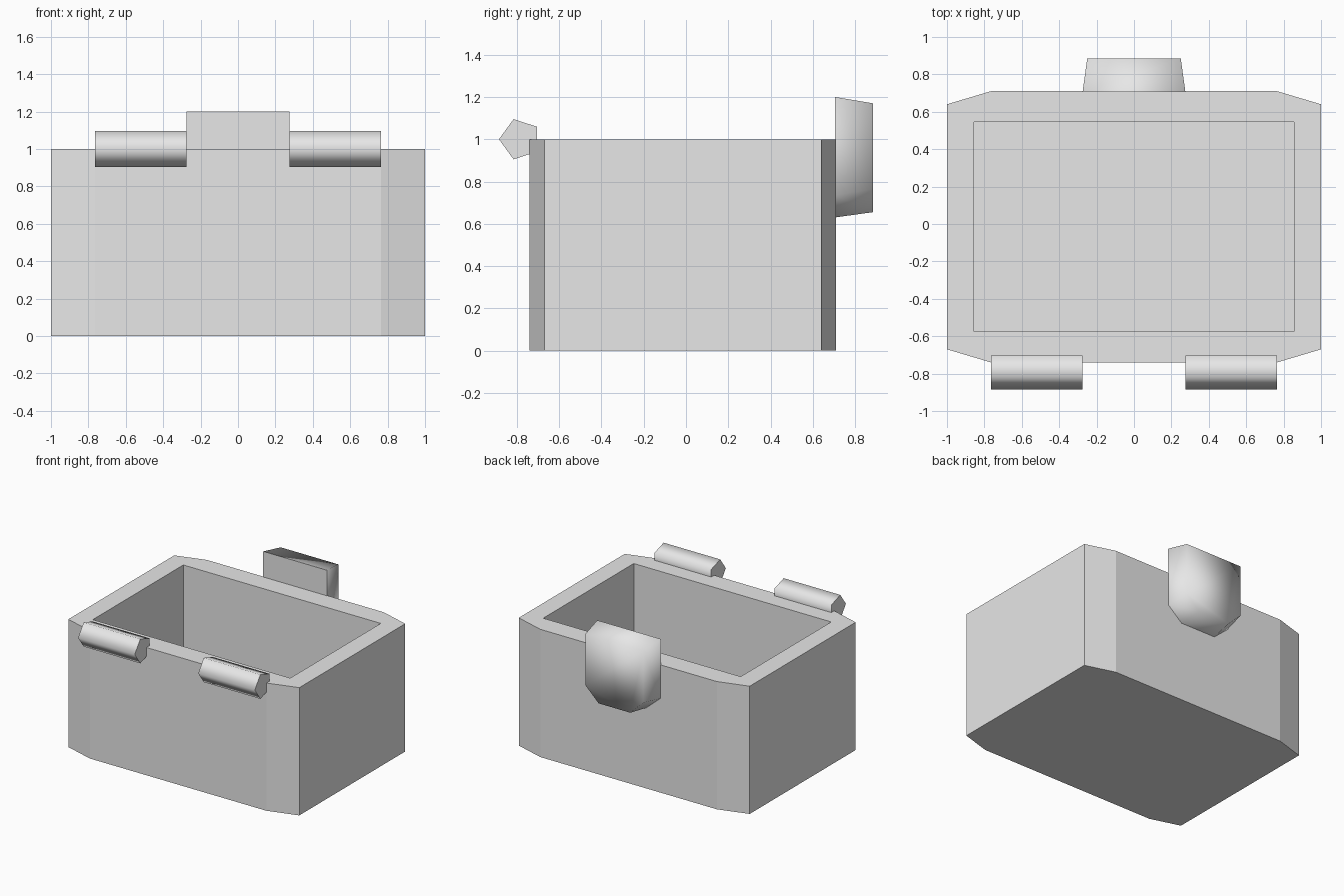
import bpy, bmesh, math

if "Cube" in bpy.data.objects:
    bpy.data.objects.remove(bpy.data.objects["Cube"], do_unlink=True)

GREY = (0.8, 0.8, 0.8, 1)
mat = bpy.data.materials.new("plain_grey")
mat.use_nodes = True
mat.diffuse_color = GREY
mat.node_tree.nodes["Principled BSDF"].inputs["Base Color"].default_value = GREY


def finish(name, bm, smooth=None):
    """Turn a bmesh into an object, optionally smooth below an angle."""
    bmesh.ops.recalc_face_normals(bm, faces=bm.faces)
    mesh = bpy.data.meshes.new(name)
    bm.to_mesh(mesh)
    bm.free()
    mesh.materials.append(mat)
    obj = bpy.data.objects.new(name, mesh)
    bpy.context.collection.objects.link(obj)
    if smooth:
        bpy.ops.object.select_all(action="DESELECT")
        obj.select_set(True)
        bpy.context.view_layer.objects.active = obj
        bpy.ops.object.shade_smooth_by_angle(angle=math.radians(smooth))
    return obj


def tube(bm, start, end, cap_start=True, cap_end=True):
    """Join two matching outlines with side walls; return the end loop."""
    a = [bm.verts.new(p) for p in start]
    b = [bm.verts.new(p) for p in end]
    for i in range(len(a)):
        j = (i + 1) % len(a)
        bm.faces.new((a[i], a[j], b[j], b[i]))
    if cap_start:
        bm.faces.new(a[::-1])
    if cap_end:
        bm.faces.new(b)
    return b


def loop_edges(bm, verts):
    return [bm.edges.get((v, verts[i - 1])) for i, v in enumerate(verts)]


# Open box: chamfered outer walls, rectangular cavity, flat rim
half = [(0.765, -0.74), (1, -0.67), (1, 0.64), (0.765, 0.71)]
outline = half + [(-x, y) for x, y in reversed(half)]
cavity = [(-0.855, -0.575), (0.855, -0.575), (0.855, 0.545), (-0.855, 0.545)]
bm = bmesh.new()
outer = tube(bm, [(x, y, 0) for x, y in outline],
             [(x, y, 1) for x, y in outline], cap_end=False)
inner = tube(bm, [(x, y, 0.15) for x, y in cavity],
             [(x, y, 1) for x, y in cavity], cap_end=False)
bmesh.ops.triangle_fill(bm, use_beauty=True, normal=(0, 0, 1),
                        edges=loop_edges(bm, outer) + loop_edges(bm, inner))
finish("box_body", bm)

# Five-sided hinge barrels on the front edge
pentagon = [(-0.785 - 0.1 * math.cos(k * math.tau / 5),
             1 + 0.1 * math.sin(k * math.tau / 5)) for k in range(5)]
for name, x0 in (("left_hinge", 0.275), ("right_hinge", -0.765)):
    bm = bmesh.new()
    tube(bm, [(x0, y, z) for y, z in pentagon],
         [(x0 + 0.49, y, z) for y, z in pentagon])
    finish(name, bm, 80)


# Tapered latch plate on the back, softly shaded except around its inner face
def latch_outline(y, w, top, shoulder, foot, bottom):
    side = [(w, y, top), (w, y, shoulder), (foot, y, bottom)]
    return side + [(-x, y, z) for x, y, z in reversed(side)]


bm = bmesh.new()
tube(bm, latch_outline(0.705, 0.275, 1.2, 0.735, 0.153, 0.63),
     latch_outline(0.885, 0.25, 1.17, 0.765, 0.137, 0.655))
finish("latch", bm, 89)
